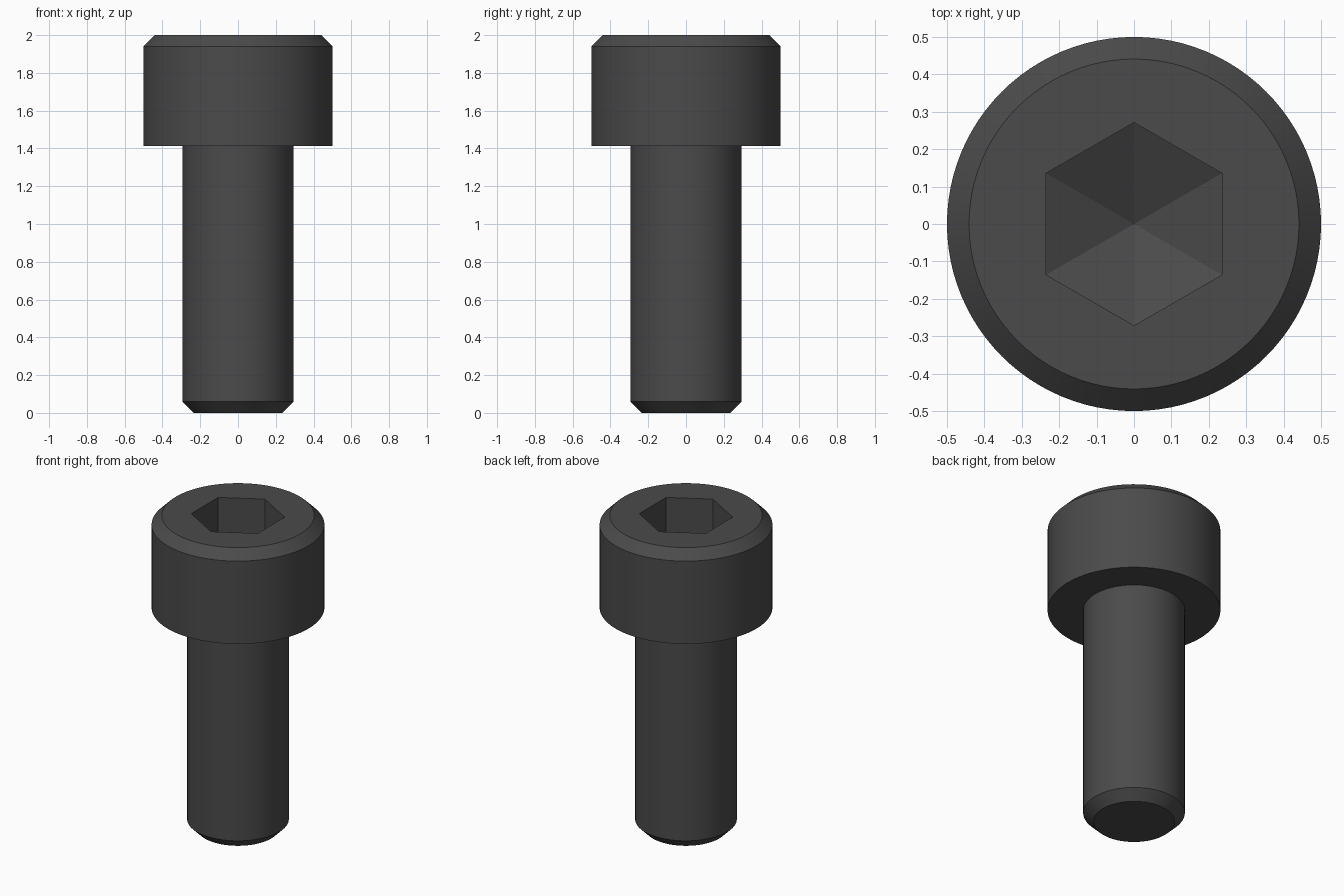
import bpy, bmesh
from math import sin, cos, pi, tan, radians

if "Cube" in bpy.data.objects:
    bpy.data.objects.remove(bpy.data.objects["Cube"], do_unlink=True)

SEGS = 96
HEAD_R, SHANK_R = 0.5, 0.294
HEAD_BASE, TOP, CHAMFER = 1.412, 2.0, 0.059
FLAT_R, SOCKET_DEPTH = 0.235, 0.294
HEX_R = FLAT_R / cos(pi / 6)

# Dark steel
steel = bpy.data.materials.new("dark steel")
steel.use_nodes = True
colour = (0.07, 0.07, 0.07, 1)
steel.diffuse_color = colour
steel.node_tree.nodes["Principled BSDF"].inputs["Base Color"].default_value = colour

bm = bmesh.new()


def ring(radius, z, count):
    """Ring of vertices, starting at +y."""
    angles = [pi / 2 + 2 * pi * i / count for i in range(count)]
    return [bm.verts.new((radius * cos(a), radius * sin(a), z)) for a in angles]


def join(low, high):
    """Band of quads between two equal rings."""
    n = len(low)
    for i in range(n):
        j = (i + 1) % n
        bm.faces.new((low[i], low[j], high[j], high[i]))


# Turned outside: chamfered tip, shank, head underside, head wall, top chamfer
profile = [
    (SHANK_R - CHAMFER, 0), (SHANK_R, CHAMFER), (SHANK_R, HEAD_BASE),
    (HEAD_R, HEAD_BASE), (HEAD_R, TOP - CHAMFER), (HEAD_R - CHAMFER, TOP),
]
rings = [ring(r, z, SEGS) for r, z in profile]
for low, high in zip(rings, rings[1:]):
    join(low, high)
bm.faces.new(rings[0][::-1])

# Flat top face around the hexagonal opening
rim, mouth = rings[-1], ring(HEX_R, TOP, 6)
step = SEGS // 6
for k in range(6):
    arc = [rim[(k * step + i) % SEGS] for i in range(step + 1)]
    bm.faces.new(arc + [mouth[(k + 1) % 6], mouth[k]])

# Hexagonal socket with a shallow pointed floor
floor = ring(HEX_R, TOP - SOCKET_DEPTH, 6)
join(mouth, floor)
point = bm.verts.new((0, 0, TOP - SOCKET_DEPTH - FLAT_R * tan(radians(30))))
for k in range(6):
    bm.faces.new((floor[k], floor[(k + 1) % 6], point))

bmesh.ops.recalc_face_normals(bm, faces=bm.faces)
mesh = bpy.data.meshes.new("cap_screw")
bm.to_mesh(mesh)
bm.free()
mesh.materials.append(steel)
screw = bpy.data.objects.new("cap_screw", mesh)
bpy.context.collection.objects.link(screw)

# Smooth round walls, crisp chamfers and socket facets
bpy.ops.object.select_all(action="DESELECT")
screw.select_set(True)
bpy.context.view_layer.objects.active = screw
bpy.ops.object.shade_smooth_by_angle(angle=radians(20))
